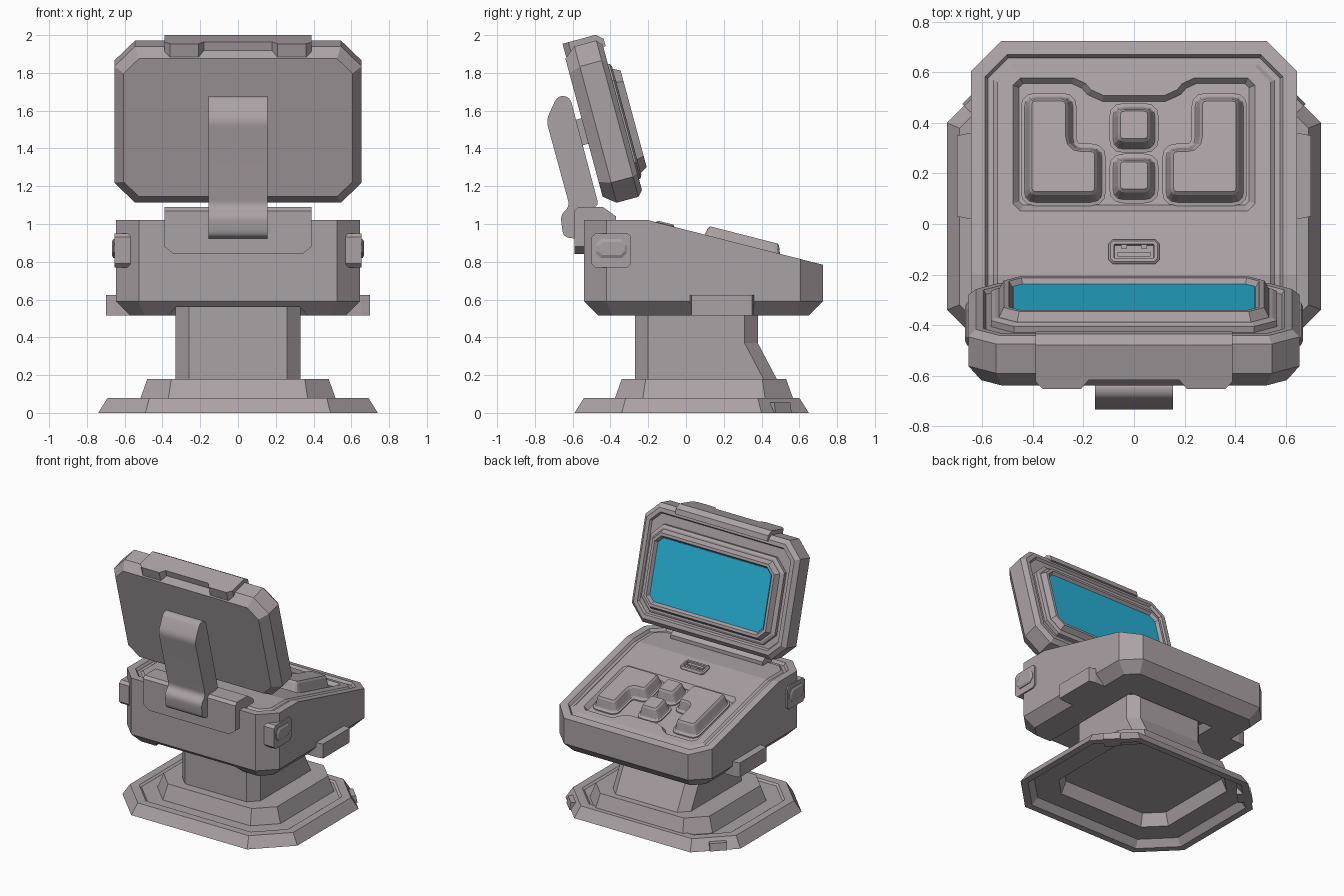
import bpy, bmesh
from math import radians, sin, cos
from mathutils import Vector as V

cube = bpy.data.objects.get("Cube")
if cube:
    bpy.data.objects.remove(cube, do_unlink=True)


def material(name, rgb):
    m = bpy.data.materials.new(name)
    m.use_nodes = True
    m.diffuse_color = (*rgb, 1)
    m.node_tree.nodes["Principled BSDF"].inputs["Base Color"].default_value = (*rgb, 1)
    return m


GREY = material("warm grey", (0.41, 0.36, 0.377))
BLUE = material("screen blue", (0.021, 0.44, 0.67))


# ---- outline helpers ----
def rect(x0, y0, x1, y1):
    return [(x0, y0), (x1, y0), (x1, y1), (x0, y1)]


def cut_corners(poly, r, seg=1):
    """Chamfer (seg 1) or round the corners of an outline."""
    out = []
    for i, p in enumerate(poly):
        p, a, b = V(p), V(poly[i - 1]), V(poly[(i + 1) % len(poly)])
        a, b = p + (a - p).normalized() * r, p + (b - p).normalized() * r
        for k in range(seg + 1):
            t = k / seg
            out.append(tuple(a * (1 - t) ** 2 + p * 2 * t * (1 - t) + b * t * t))
    return out


def inset(poly, d):
    """Move each edge of a counter-clockwise outline inward by d."""
    out = []
    for i, p in enumerate(poly):
        p, a, b = V(p), V(poly[i - 1]), V(poly[(i + 1) % len(poly)])
        e, f = (p - a).normalized(), (b - p).normalized()
        n, m = V((-e.y, e.x)), V((-f.y, f.x))
        out.append(tuple(p + (n + m) * d / (1 + n.dot(m))))
    return out


# ---- placement frames ----
SLOPE = 0.255


def plain(x, y, z):
    return x, y, z


def sideways(y, z, x):
    return x, y, z


def sloped(x, y, z):
    """Console top: level at the hinge, falling towards the user; raised parts lean with it."""
    lean = SLOPE * max(0, z - 1.02) if y > -0.2 else 0
    return x, y + lean, z - (SLOPE * max(0, y + 0.2) if z > 0.8 else 0)


TILT = radians(15.1)


def tilted(x, u, n):
    """Lid frame: u runs up the lid, n points out of the screen."""
    return x, n * cos(TILT) - u * sin(TILT), u * cos(TILT) + n * sin(TILT)


def loft(name, levels, frame=plain, fold=None, mat=GREY, smooth=False):
    """Join stacked outlines (outline, height) into a closed solid."""
    bm = bmesh.new()
    rings = [[bm.verts.new((*p, h)) for p in poly] for poly, h in levels]
    for lo, hi in zip(rings, rings[1:]):
        for i in range(len(lo)):
            bm.faces.new((lo[i - 1], lo[i], hi[i], hi[i - 1]))
    bm.faces.new(rings[0][::-1])
    bm.faces.new(rings[-1])
    if fold is not None:
        bmesh.ops.bisect_plane(bm, geom=bm.verts[:] + bm.edges[:] + bm.faces[:],
                               plane_co=(0, fold, 0), plane_no=(0, 1, 0))
    for v in bm.verts:
        v.co = frame(*v.co)
    bmesh.ops.recalc_face_normals(bm, faces=bm.faces)
    me = bpy.data.meshes.new(name)
    bm.to_mesh(me)
    bm.free()
    me.materials.append(mat)
    ob = bpy.data.objects.new(name, me)
    bpy.context.collection.objects.link(ob)
    if smooth:
        bpy.ops.object.select_all(action="DESELECT")
        ob.select_set(True)
        bpy.context.view_layer.objects.active = ob
        bpy.ops.object.shade_smooth_by_angle(angle=radians(28))
    return ob


def carve(ob, cutter):
    mod = ob.modifiers.new("cut", "BOOLEAN")
    mod.operation, mod.object, mod.solver = "DIFFERENCE", cutter, "EXACT"
    cutter.hide_render = True
    bpy.context.view_layer.objects.active = ob
    bpy.ops.object.modifier_apply(modifier=mod.name)
    bpy.data.objects.remove(cutter, do_unlink=True)


# ---- base: stepped foot, its hollow underside following the steps ----
foot = cut_corners(rect(-0.74, -0.59, 0.74, 0.65), 0.25)
step = cut_corners(rect(-0.52, -0.38, 0.52, 0.57), 0.15)
loft("base", [(inset(step, 0.06), 0.14), (inset(step, 0.025), 0.05), (inset(foot, 0.09), 0.05),
              (inset(foot, 0.05), 0), (foot, 0), (inset(foot, 0.05), 0.08), (inset(foot, 0.11), 0.08),
              (inset(foot, 0.125), 0.068), (step, 0.068), (inset(step, 0.04), 0.18)])
for side, s in (("left", 1), ("right", -1)):
    c = V((s * 0.60, 0.48))
    d, e = V((s, 1)).normalized() * 0.052, V((-1, s)).normalized() * 0.06
    loft("base_tab_" + side, [([c - d - e, c + d - e, c + d + e, c - d + e], 0),
                              ([c - d - e, c + d * 0.8 - e, c + d * 0.8 + e, c - d + e], 0.055)])

# ---- neck: upright column flaring on the user side ----
column = cut_corners(rect(-0.33, -0.27, 0.33, 0.38), 0.07)
flare = [(x, y + 0.10 if y > 0 else y) for x, y in column]
loft("neck", [(flare, 0.15), (flare, 0.18), (column, 0.37), (column, 0.58)])

# ---- console body ----
hull = cut_corners(rect(-0.645, -0.54, 0.645, 0.725), 0.12)
body = loft("console_body", [(inset(hull, 0.075), 0.515), (hull, 0.59), (hull, 1.02),
                             (inset(hull, 0.055), 1.02), (inset(hull, 0.068), 1.0),
                             (inset(hull, 0.09), 1.0), (inset(hull, 0.105), 1.012)],
            sloped, fold=-0.2)
tray = [(-0.48, 0.05), (0.48, 0.05), (0.48, 0.58), (0.21, 0.58), (0.15, 0.51),
        (-0.15, 0.51), (-0.21, 0.58), (-0.48, 0.58)]
tray = cut_corners(tray, 0.03)
carve(body, loft("tray_cutter", [(inset(tray, 0.025), 0.982), (tray, 1.014), (tray, 1.1)], sloped))
carve(body, loft("channel_cutter", [(rect(-0.39, -0.7, 0.39, 0.43), 0.49),
                                    (rect(-0.33, -0.7, 0.33, 0.36), 0.56)]))

# ---- keypad buttons, each on a thin pad ----
ell = [(0.13, 0.09), (0.43, 0.09), (0.43, 0.50), (0.245, 0.50), (0.245, 0.30), (0.13, 0.30)]
keys = {"key_left": ell, "key_right": [(-x, y) for x, y in ell][::-1],
        "key_upper": rect(-0.08, 0.30, 0.08, 0.46), "key_lower": rect(-0.08, 0.10, 0.08, 0.26)}
for name, outline in keys.items():
    o = cut_corners(outline, 0.04, 3)
    loft(name, [(inset(o, -0.018), 0.975), (inset(o, -0.018), 0.99), (inset(o, -0.004), 0.994),
                (o, 1.0), (inset(o, 0.016), 1.055), (inset(o, 0.026), 1.068)], sloped)

# ---- port in front of the hinge ----
port = cut_corners(rect(-0.10, -0.158, 0.10, -0.062), 0.015)
loft("port_frame", [(port, 1.0), (port, 1.022), (inset(port, 0.008), 1.03), (inset(port, 0.02), 1.03),
                    (inset(port, 0.024), 1.005)], sloped)
loft("port_tongue", [(rect(-0.065, -0.13, 0.065, -0.112), 1.0),
                     (rect(-0.065, -0.13, 0.065, -0.112), 1.024)], sloped)
for side, x in (("left", 0.04), ("right", -0.04)):
    tooth = rect(x - 0.012, -0.098, x + 0.012, -0.08)
    loft("port_tooth_" + side, [(tooth, 1.0), (tooth, 1.024)], sloped)

# ---- side latches and side blocks ----
for side, s in (("left", 1), ("right", -1)):
    plate = cut_corners(rect(-0.50, 0.77, -0.29, 0.95), 0.02)
    grip = cut_corners(rect(-0.48, 0.82, -0.31, 0.92), 0.03)
    loft("latch_plate_" + side, [(plate, s * 0.57), (plate, s * 0.655)], sideways)
    loft("latch_grip_" + side, [(grip, s * 0.6), (grip, s * 0.66), (inset(grip, 0.015), s * 0.668)], sideways)
    block = rect(0.02, 0.515, 0.36, 0.625)
    loft("side_block_" + side, [(block, s * 0.55), (block, s * 0.65),
                                (rect(0.03, 0.515, 0.35, 0.625), s * 0.70)], sideways)

# ---- hinge bracket over the rear edge ----
bracket = [(-0.59, 0.84), (-0.53, 0.84), (-0.53, 1.0), (-0.37, 1.0), (-0.37, 1.04),
           (-0.44, 1.09), (-0.57, 1.09), (-0.59, 1.07)]
lower = [(y, max(z, 0.88)) for y, z in bracket]
loft("hinge_bracket", [(lower, -0.39), (bracket, -0.34), (bracket, 0.34), (lower, 0.39)], sideways)

# ---- support arm and its mount on the lid ----
arm = [(-0.56, 0.92), (-0.54, 1.09), (-0.46, 1.09), (-0.615, 1.675), (-0.68, 1.68),
       (-0.74, 1.55), (-0.615, 1.09), (-0.665, 1.05), (-0.65, 0.93)]
arm = cut_corners(arm, 0.035, 4)
loft("support_arm", [(arm, -0.155), (arm, 0.155)], sideways, smooth=True)
mount = rect(-0.11, 1.51, 0.11, 1.65)
loft("lid_mount", [(mount, -0.24), (mount, -0.10)], tilted)

# ---- lid shell, raised bezel and screen ----
shell = cut_corners(rect(-0.655, 1.17, 0.655, 2.027), 0.11)
loft("lid_shell", [(inset(shell, 0.05), -0.128), (shell, -0.065), (shell, 0.055),
                   (inset(shell, 0.03), 0.082), (inset(shell, 0.06), 0.082),
                   (inset(shell, 0.07), 0.065)], tilted)
bezel = cut_corners(rect(-0.565, 1.26, 0.565, 1.89), 0.09)
loft("screen_bezel", [(bezel, 0.05), (bezel, 0.09), (inset(bezel, 0.018), 0.10), (inset(bezel, 0.03), 0.10),
                      (inset(bezel, 0.05), 0.138), (inset(bezel, 0.07), 0.138),
                      (inset(bezel, 0.085), 0.112)], tilted)
glass = inset(bezel, 0.086)
loft("screen", [(glass, 0.111), (glass, 0.118)], tilted, mat=BLUE)

# ---- top cap of the lid with a finger notch and a front lip ----
cap = [(-0.39, 0.095), (-0.39, -0.09), (-0.36, -0.122), (-0.21, -0.122), (-0.18, -0.085),
       (0.18, -0.085), (0.21, -0.122), (0.36, -0.122), (0.39, -0.09), (0.39, 0.095)]
trim = [(x, 0.06 if n > 0 else n) for x, n in cap]
loft("lid_cap", [(cap, 1.985), (cap, 2.025), (trim, 2.057)], lambda x, n, u: tilted(x, u, n))
